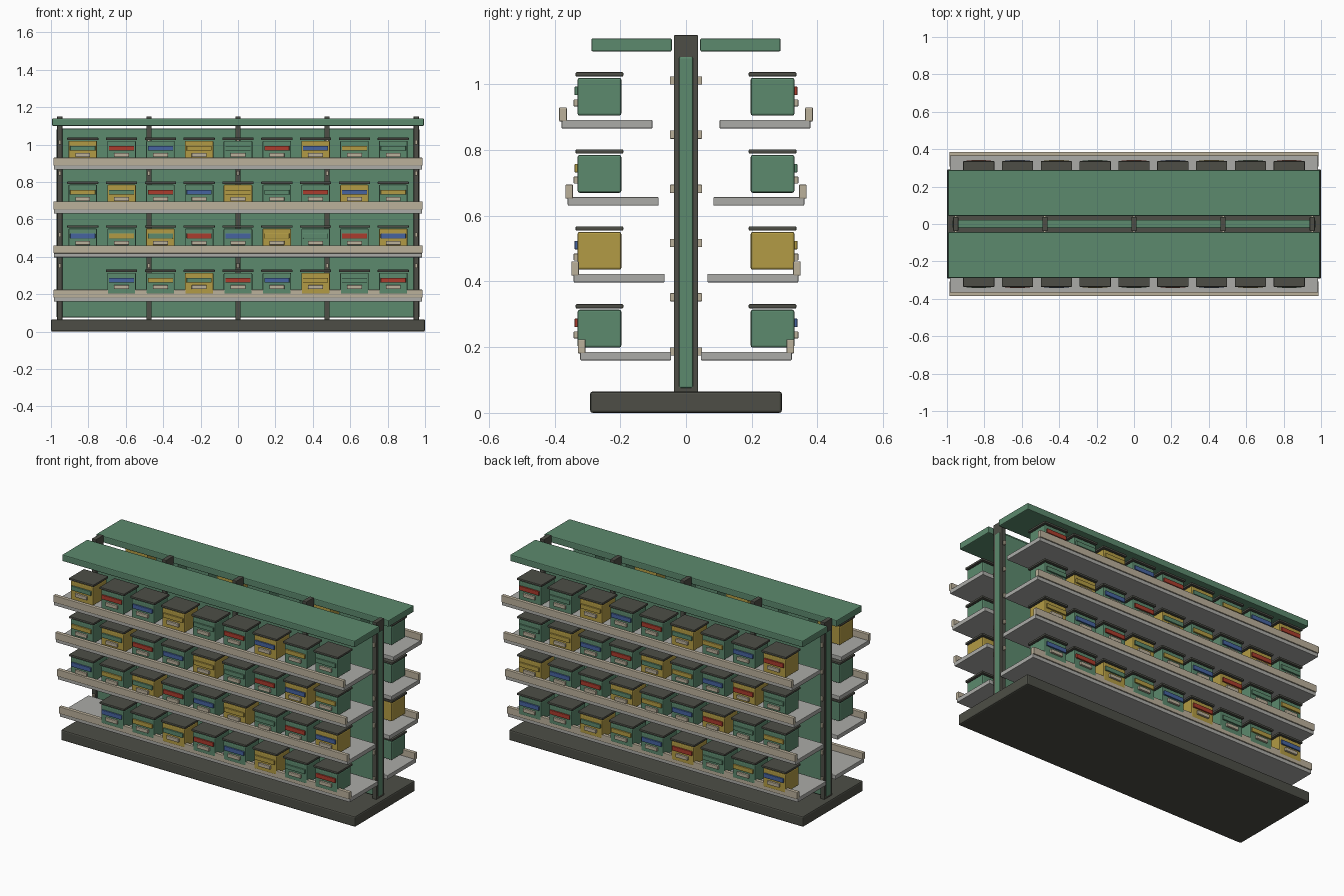
import bpy
import bmesh
from mathutils import Vector

cube = bpy.data.objects.get("Cube")
if cube:
    bpy.data.objects.remove(cube, do_unlink=True)


def material(name, rgb):
    m = bpy.data.materials.new(name)
    m.use_nodes = True
    m.diffuse_color = (*rgb, 1)
    m.node_tree.nodes["Principled BSDF"].inputs["Base Color"].default_value = (*rgb, 1)
    return m


GREEN = material("sage green", (0.107, 0.253, 0.155))
DARK = material("dark olive grey", (0.074, 0.076, 0.061))
BEIGE = material("beige", (0.50, 0.44, 0.33))
GREY = material("light grey", (0.41, 0.41, 0.39))
YELLOW = material("mustard yellow", (0.45, 0.33, 0.058))
RED = material("brick red", (0.41, 0.045, 0.026))
BLUE = material("muted blue", (0.061, 0.127, 0.352))

meshes = {}


def box(name, mat, x, y, z, bevel=0.0):
    """Bevelled box from (min, max) ranges; equal boxes share one mesh."""
    lo, hi = Vector((x[0], min(y), z[0])), Vector((x[1], max(y), z[1]))
    size = hi - lo
    key = (mat.name, bevel, *(round(s, 4) for s in size))
    if key not in meshes:
        bm = bmesh.new()
        bmesh.ops.create_cube(bm, size=1)
        bmesh.ops.scale(bm, vec=size, verts=bm.verts)
        if bevel:
            bmesh.ops.bevel(bm, geom=bm.edges[:], offset=bevel, segments=2,
                            profile=0.5, affect='EDGES')
        mesh = bpy.data.meshes.new(name)
        bm.to_mesh(mesh)
        bm.free()
        mesh.materials.append(mat)
        meshes[key] = mesh
    ob = bpy.data.objects.new(name, meshes[key])
    ob.location = (lo + hi) / 2
    bpy.context.collection.objects.link(ob)
    return ob


def around(centre, width):
    return centre - width / 2, centre + width / 2


# Central frame: base, back panel and posts with shelf pegs
box("base", DARK, (-1, 1), (-0.292, 0.292), (0, 0.065), 0.008)
box("centre_panel", GREEN, (-0.97, 0.97), (-0.022, 0.022), (0.075, 1.085), 0.006)
for i in range(5):
    px = -0.953 + i * 0.4765
    box(f"post_{i + 1}", DARK, around(px, 0.028), (-0.037, 0.037), (0.06, 1.15), 0.003)
    for side in (-1, 1):
        for k in range(6):
            box("post_peg", BEIGE, around(px, 0.014), (side * 0.034, side * 0.049),
                around(0.187 + k * 0.165, 0.025), 0.002)

# Shelves as (tray underside, tray inner edge), from bottom to top
SHELVES = [(0.160, 0.045), (0.397, 0.065), (0.631, 0.083), (0.866, 0.102)]
LABELS = [GREEN, RED, BLUE, YELLOW]

for side, face in ((-1, "front"), (1, "rear")):
    def across(a, b):
        return side * a, side * b

    box(f"{face}_canopy", GREEN, (-0.994, 0.994), across(0.043, 0.288), (1.10, 1.14), 0.005)
    for row, (z, inner) in enumerate(SHELVES, 1):
        box(f"{face}_shelf", GREY, (-0.985, 0.985), across(inner, inner + 0.277),
            (z, z + 0.026), 0.003)
        box(f"{face}_shelf_lip", BEIGE, (-0.986, 0.986),
            across(inner + 0.261, inner + 0.284), (z + 0.021, z + 0.064), 0.003)

        # Storage boxes with lid, coloured strip and handle
        for col in range(9):
            if face == "front" and row == 1 and col == 0:
                continue
            cx = (col - 4) * 0.2075
            body = YELLOW if (col + row - 1) % 3 == 0 else GREEN
            strip = LABELS[(col + row + (side > 0)) % 4]
            box("box_body", body, around(cx, 0.153), across(0.197, 0.33),
                (z + 0.039, z + 0.154), 0.006)
            box("box_lid", DARK, around(cx, 0.167), across(0.191, 0.336),
                (z + 0.158, z + 0.171), 0.003)
            box("box_strip", strip, around(cx, 0.134), across(0.328, 0.339),
                (z + 0.101, z + 0.127), 0.002)
            box("box_handle", BEIGE, around(cx, 0.08), across(0.328, 0.342),
                (z + 0.067, z + 0.088), 0.002)
